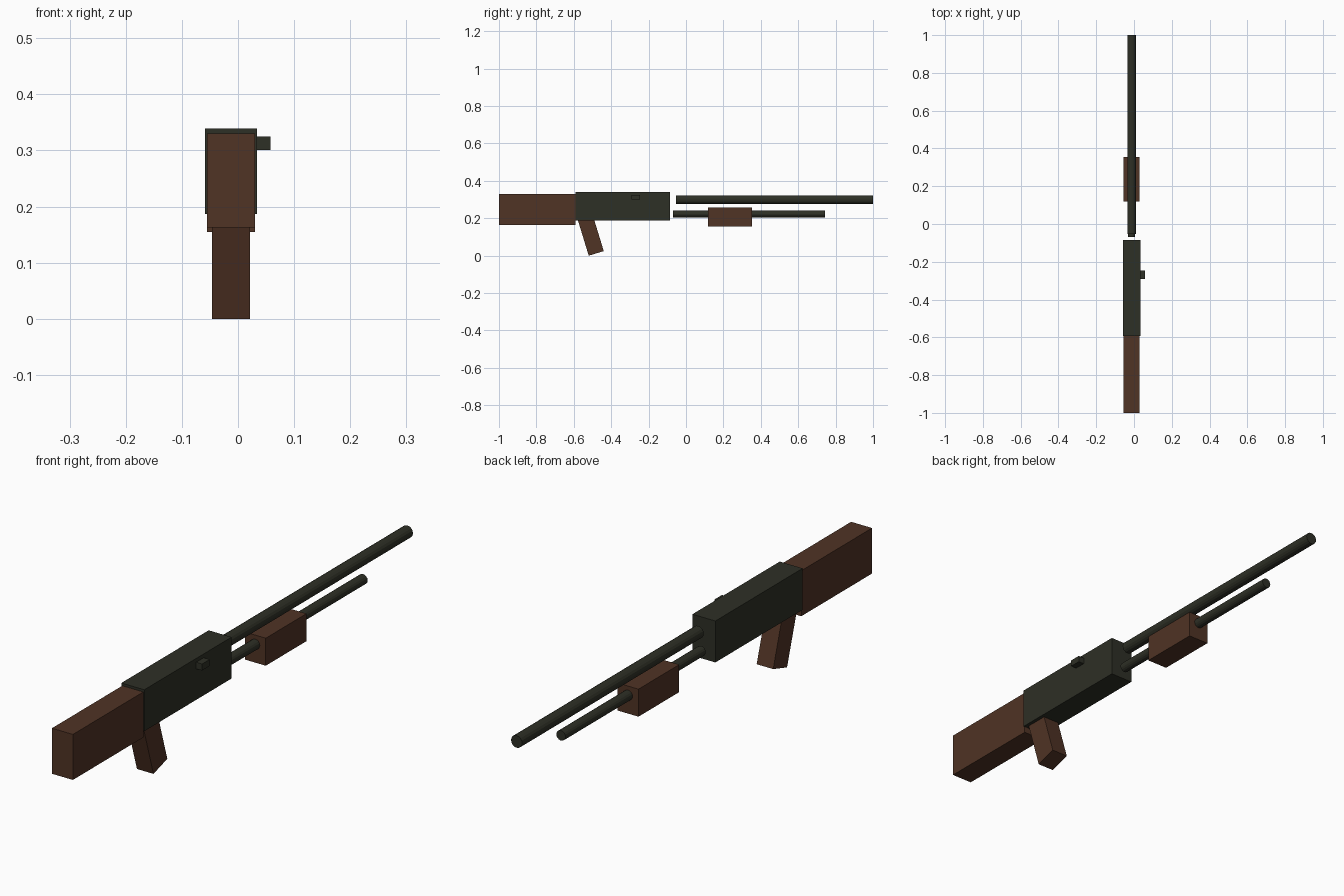
import bpy
from math import radians
from mathutils import Vector

cube = bpy.data.objects.get("Cube")
if cube:
    bpy.data.objects.remove(cube, do_unlink=True)

MID = -0.0125  # centre line of the body in x


def material(name, rgb):
    mat = bpy.data.materials.new(name)
    mat.use_nodes = True
    colour = (*rgb, 1.0)
    mat.diffuse_color = colour
    mat.node_tree.nodes["Principled BSDF"].inputs["Base Color"].default_value = colour
    return mat


wood = material("dark_wood", (0.08, 0.033, 0.018))
metal = material("gunmetal", (0.027, 0.029, 0.019))


def finish(name, mat):
    obj = bpy.context.object
    obj.name = obj.data.name = name
    obj.data.materials.append(mat)
    return obj


def box(name, low, high, mat):
    """Box between two opposite corners."""
    low, high = Vector(low), Vector(high)
    bpy.ops.mesh.primitive_cube_add(size=1, location=(low + high) / 2)
    bpy.context.object.scale = high - low
    return finish(name, mat)


def tube(name, y0, y1, z, radius):
    """Round bar running front to back on the centre line."""
    bpy.ops.mesh.primitive_cylinder_add(
        vertices=16, radius=radius, depth=y1 - y0,
        location=(MID, (y0 + y1) / 2, z), rotation=(radians(90), 0, 0))
    return finish(name, metal)


# Body and wooden furniture
box("receiver", (-0.059, -0.592, 0.187), (0.034, -0.086, 0.339), metal)
box("stock", (-0.055, -1.0, 0.163), (0.03, -0.59, 0.33), wood)
box("pump_handle", (-0.055, 0.118, 0.155), (0.03, 0.354, 0.256), wood)

# Raked grip, its top buried in the body
grip = box("grip", (-0.046, -0.554, 0.007), (0.021, -0.470, 0.227), wood)
grip.rotation_euler.x = radians(17)

# Bolt handle on the left side
box("bolt_handle", (0.02, -0.291, 0.301), (0.058, -0.247, 0.325), metal)

# Barrel and magazine tube
tube("barrel", -0.053, 1.0, 0.299, 0.0225)
tube("magazine_tube", -0.07, 0.743, 0.223, 0.0185)
